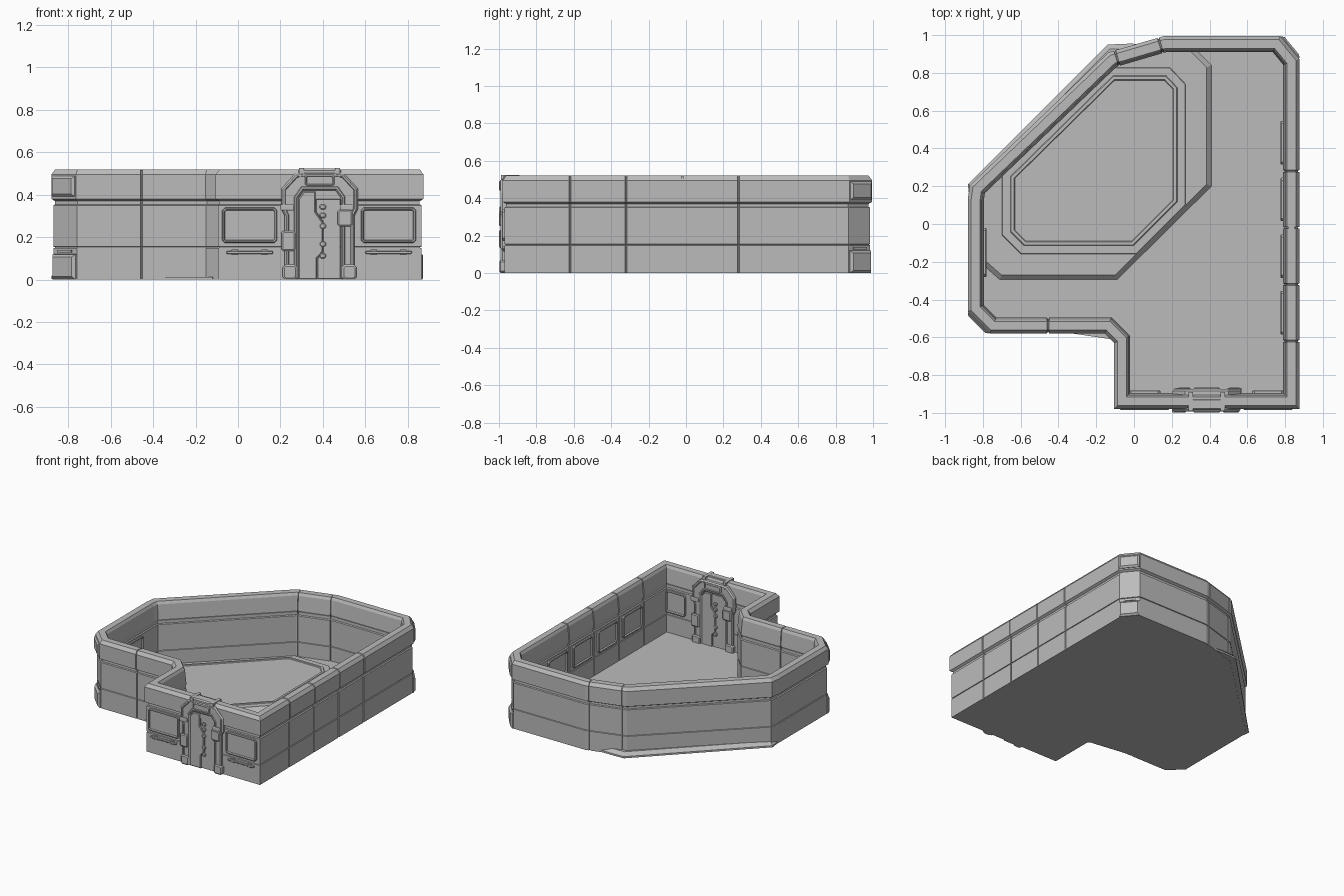
import bpy, bmesh
from mathutils import Vector, Matrix

cube = bpy.data.objects.get("Cube")
if cube:
    bpy.data.objects.remove(cube)

grey = bpy.data.materials.new("mid grey")
grey.use_nodes = True
COLOUR = (0.5, 0.5, 0.5, 1)
grey.diffuse_color = COLOUR
grey.node_tree.nodes["Principled BSDF"].inputs["Base Color"].default_value = COLOUR


def finish(name, bm, matrix=Matrix()):
    bmesh.ops.recalc_face_normals(bm, faces=bm.faces)
    mesh = bpy.data.meshes.new(name)
    bm.to_mesh(mesh)
    bm.free()
    mesh.materials.append(grey)
    obj = bpy.data.objects.new(name, mesh)
    obj.matrix_world = matrix
    bpy.context.collection.objects.link(obj)
    return obj


def mitres(poly):
    """Outward mitre vector of each corner of a counter-clockwise polygon."""
    out = []
    for i, p in enumerate(poly):
        a = (p - poly[i - 1]).normalized()
        b = (poly[(i + 1) % len(poly)] - p).normalized()
        na, nb = Vector((a.y, -a.x)), Vector((b.y, -b.x))
        out.append((na + nb) / (1 + na.dot(nb)))
    return out


def skin(bm, rings, closed=False):
    n = len(rings[0])
    pairs = list(zip(rings, rings[1:]))
    if closed:
        pairs.append((rings[-1], rings[0]))
    for r, s in pairs:
        for i in range(n):
            j = (i + 1) % n
            bm.faces.new((r[i], r[j], s[j], s[i]))


def stack(name, pts, levels, matrix=Matrix()):
    """Stepped plate: levels are (inset, height) pairs, capped at both ends."""
    poly = [Vector(p) for p in pts]
    mit = mitres(poly)
    bm = bmesh.new()
    rings = [[bm.verts.new((*(p - m * inset), h)) for p, m in zip(poly, mit)]
             for inset, h in levels]
    skin(bm, rings)
    bm.faces.new(rings[0][::-1])
    bm.faces.new(rings[-1])
    return finish(name, bm, matrix)


def rect(x0, x1, z0, z1, c=0.0):
    """Rectangle with cut corners."""
    if c == 0:
        return [(x0, z0), (x1, z0), (x1, z1), (x0, z1)]
    return [(x0 + c, z0), (x1 - c, z0), (x1, z0 + c), (x1, z1 - c),
            (x1 - c, z1), (x0 + c, z1), (x0, z1 - c), (x0, z0 + c)]


def facing(origin, normal):
    """Wall frame: local x runs along the wall, y is up, z is outward."""
    n, up = Vector(normal).normalized(), Vector((0, 0, 1))
    u = up.cross(n)
    return Matrix.Translation(origin) @ Matrix((u, up, n)).transposed().to_4x4()


# Room outline, counter-clockwise from the front left corner
outline = [Vector(p) for p in (
    (-0.095, -0.97), (0.865, -0.97), (0.865, 0.87), (0.77, 0.985), (0.16, 0.985),
    (-0.13, 0.9), (-0.86, 0.2), (-0.87, 0.13), (-0.87, -0.46), (-0.76, -0.57),
    (-0.15, -0.57), (-0.095, -0.625))]

# Vertical seams: distance along each edge
seams = {1: [0.35 + 0.3 * k for k in range(5)] + [1.55], 4: [0.03, 0.27], 9: [0.305]}

# Wall cross-section: (outward offset, height)
profile = [(0, 0), (0, 0.148), (-0.006, 0.15), (-0.006, 0.153), (0, 0.155),
           (0, 0.35), (-0.008, 0.354), (-0.008, 0.37), (0.01, 0.38), (0.01, 0.495),
           (-0.008, 0.52), (-0.055, 0.52), (-0.065, 0.5), (-0.075, 0.39),
           (-0.068, 0.375), (-0.068, 0.355), (-0.075, 0.35), (-0.075, 0.155),
           (-0.07, 0.153), (-0.07, 0.15), (-0.075, 0.148), (-0.075, 0)]

path = []
for i, (p, m) in enumerate(zip(outline, mitres(outline))):
    path.append((p, m, 0))
    d = (outline[(i + 1) % len(outline)] - p).normalized()
    for s in seams.get(i, []):
        for step, cut in ((-0.005, 0), (-0.003, 1), (0.003, 1), (0.005, 0)):
            path.append((p + d * (s + step), Vector((d.y, -d.x)), cut))

bm = bmesh.new()
rings = []
for p, m, cut in path:
    ring = []
    for off, z in profile:
        depth = 0.007 * cut * (-1 if off > -0.03 else 1)
        ring.append(bm.verts.new((*(p + m * (off + depth)), z - 0.004 * cut * (z > 0.5))))
    rings.append(ring)
skin(bm, rings, closed=True)
finish("perimeter_wall", bm)

# Floor, raised platform and its ring steps
stack("floor", outline, [(0.02, 0), (0.02, 0.015)])
stack("platform", [(0.41, 0.2), (0.41, 0.84), (0.31, 0.94), (-0.02, 0.955), (-0.14, 0.95),
                   (-0.88, 0.21), (-0.83, -0.19), (-0.71, -0.295), (-0.09, -0.295)],
      [(0, 0.002), (0, 0.015), (0.025, 0.04)])
stack("platform_ring", [(0.275, 0.1), (0.275, 0.74), (0.19, 0.83), (-0.13, 0.83),
                        (-0.7, 0.27), (-0.7, -0.06), (-0.6, -0.16), (0.015, -0.16)],
      [(0, 0.038), (0.004, 0.045), (0.045, 0.045), (0.049, 0.05), (0.065, 0.05), (0.069, 0.045)])
stack("side_ramp", [(-0.46, -0.56), (-0.12, -0.61), (-0.1, -0.56)], [(0, 0), (0, 0.012)])

# Feet on the cut corners
for i, name in ((2, "back_corner_foot"), (8, "front_corner_foot")):
    a, b = outline[i], outline[i + 1]
    d = b - a
    w = d.length / 2
    mat = facing(((a + b) / 2).to_3d(), (d.y, -d.x, 0))
    stack(name, rect(-w, w, 0.0, 0.12), [(0, -0.01), (0.001, 0.008), (0.014, 0.022)], mat)
    stack(name + "_clip", rect(-w * 0.6, w * 0.6, 0.127, 0.14), [(0, -0.01), (0, 0.008)], mat)
    stack(name + "_cap", rect(-w, w, 0.39, 0.49), [(0, 0), (0.001, 0.014), (0.014, 0.024)], mat)


def window(name, mat, w):
    stack(name, rect(-w, w, 0.172, 0.34, 0.014),
          [(0, -0.005), (0, 0.01), (0.004, 0.014), (0.01, 0.014), (0.014, 0.004)], mat)


# Front windows with rails beneath, outside and inside
for side, x in (("right", 0.055), ("left", 0.71)):
    for place, y, n in (("outer", -0.97, -1), ("inner", -0.895, 1)):
        mat = facing((x, y, 0), (0, n, 0))
        window(f"{side}_{place}_window", mat, 0.13 if n < 0 else 0.085)
    mat = facing((x, -0.97, 0), (0, -1, 0))
    stack(side + "_rail", rect(-0.11, 0.11, 0.121, 0.135, 0.004),
          [(0, -0.005), (0, 0.012), (0.003, 0.016)], mat)
    for k in (-0.07, 0.07):
        stack(side + "_rail_clip", rect(k - 0.015, k + 0.015, 0.115, 0.141),
              [(0, -0.005), (0, 0.01)], mat)

# Windows along the inner side walls
for k in range(4):
    window("side_inner_window", facing((0.79, -0.47 + 0.3 * k, 0), (-1, 0, 0)), 0.115)
window("bay_inner_window", facing((-0.795, -0.15, 0), (1, 0, 0)), 0.13)

# Doorway: arch frame, split leaves, feet and lock boxes on both wall faces
half = [(0.1, 0), (0.165, 0), (0.165, 0.3), (0.18, 0.33), (0.18, 0.43), (0.115, 0.5), (0.075, 0.505)]
inside = [(-0.1, 0.385), (-0.075, 0.42), (0.075, 0.42), (0.1, 0.385)]
arch = half + [(-x, z) for x, z in half[::-1]] + inside
split = [(-0.012, 0.0), (-0.012, 0.1), (0.015, 0.13), (0.015, 0.27), (-0.02, 0.32), (-0.02, 0.415)]
for place, y, n in (("outer", -0.97, -1), ("inner", -0.895, 1)):
    mat = facing((0.385, y, 0), (0, n, 0))
    stack(place + "_door_frame", arch,
          [(0, -0.01), (0, 0.012), (0.008, 0.022), (0.016, 0.022), (0.02, 0.017)], mat)
    stack(place + "_door_left_leaf", split + [(-0.075, 0.415), (-0.1, 0.38), (-0.1, 0)],
          [(0, -0.005), (0, 0.011), (0.005, 0.015)], mat) 
    stack(place + "_door_right_leaf",
          [(0.1, 0), (0.1, 0.38), (0.075, 0.415)] + split[::-1],
          [(0, -0.005), (0.004, 0.007), (0.01, 0.007)], mat)
    for z in (0.1, 0.155, 0.24, 0.29, 0.33):
        stack("door_latch", rect(0.0, 0.03, z, z + 0.025, 0.007),
              [(0, 0), (0, 0.014), (0.004, 0.017)], mat)
    for s in (-1, 1):
        cx = 0.14 * s
        stack("frame_foot", rect(cx - 0.034, cx + 0.034, 0, 0.07, 0.012),
              [(0, 0), (0, 0.022), (0.008, 0.028)], mat)
        stack("frame_hinge", rect(cx - 0.045, cx + 0.02, 0.325, 0.355, 0.006),
              [(0, 0), (0, 0.025), (0.005, 0.028)], mat)
    stack("lock_box", rect(-0.18, -0.115, 0.135, 0.23, 0.008),
          [(0, 0), (0, 0.024), (0.007, 0.029)], mat)
    stack("key_panel", rect(0.085, 0.155, 0.25, 0.33, 0.01),
          [(0, 0), (0, 0.024), (0.007, 0.029)], mat)
    stack("lintel_plate", rect(-0.07, 0.07, 0.44, 0.495, 0.01),
          [(0, 0), (0, 0.024), (0.006, 0.029), (0.01, 0.024)], mat)

# Header spanning the wall top over the door
stack("door_header", rect(0.285, 0.485, -0.985, -0.925, 0.012), [(0, 0.49), (0, 0.515), (0.008, 0.524)])
for s in (-1, 1):
    stack("header_clamp", rect(0.385 + 0.085 * s - 0.012, 0.385 + 0.085 * s + 0.012, -0.99, -0.89),
          [(0, 0.48), (0, 0.525)])
